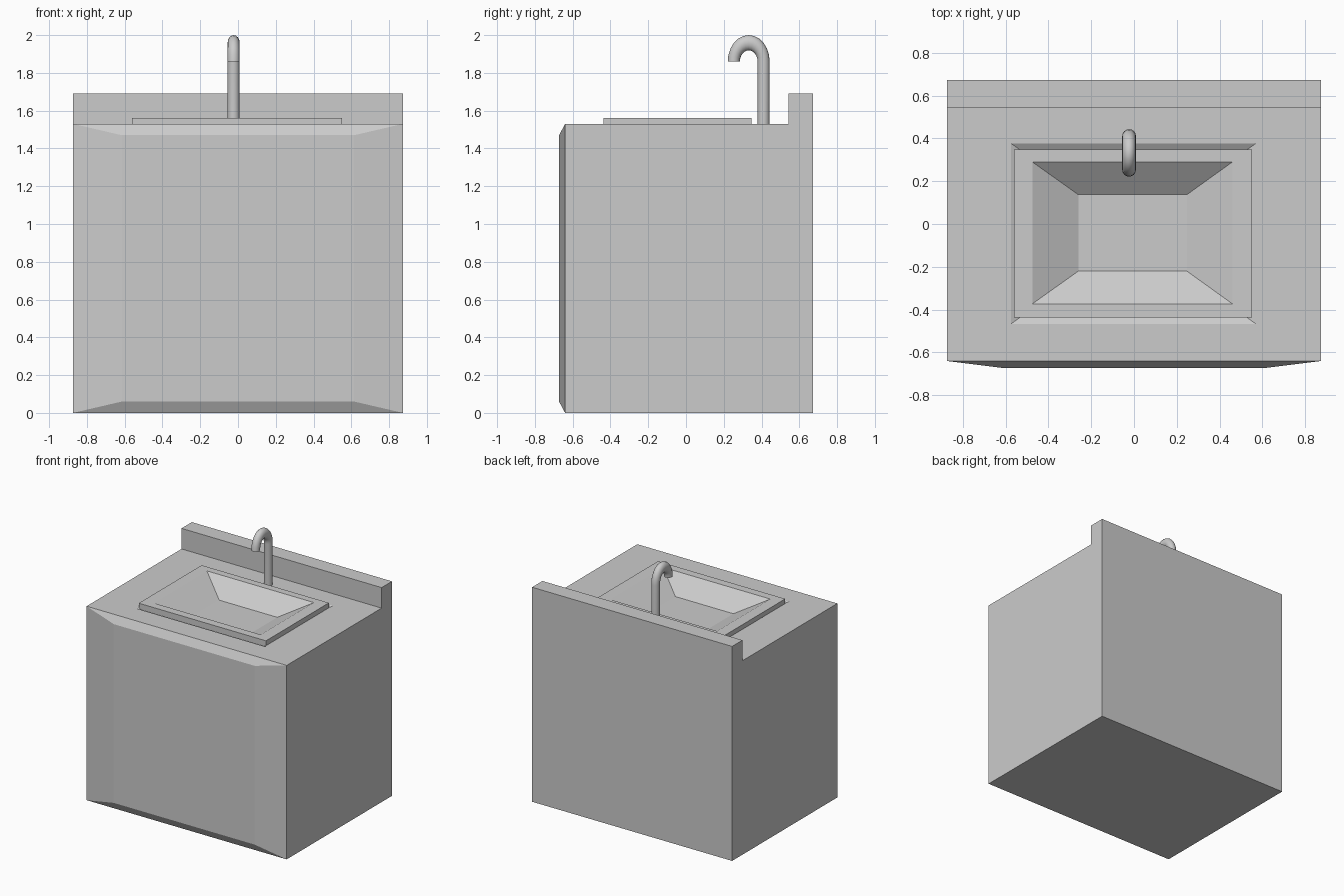
import bpy, math

if "Cube" in bpy.data.objects:
    bpy.data.objects.remove(bpy.data.objects["Cube"])

grey = bpy.data.materials.new("plain_grey")
grey.diffuse_color = (0.6, 0.6, 0.6, 1.0)
grey.use_nodes = True
grey.node_tree.nodes["Principled BSDF"].inputs["Base Color"].default_value = grey.diffuse_color


def loft(name, rings, cap_start=False, cap_end=True, skip=()):
    """Join matching rings into a skin; skip holds (segment, side) faces left open."""
    n = len(rings[0])
    verts = [p for ring in rings for p in ring]
    faces = []
    for s in range(len(rings) - 1):
        for i in range(n):
            if (s, i) in skip:
                continue
            j = (i + 1) % n
            faces.append((s * n + i, s * n + j, (s + 1) * n + j, (s + 1) * n + i))
    if cap_start:
        faces.append(tuple(reversed(range(n))))
    if cap_end:
        faces.append(tuple(range(len(verts) - n, len(verts))))
    mesh = bpy.data.meshes.new(name)
    mesh.from_pydata(verts, [], faces)
    mesh.materials.append(grey)
    obj = bpy.data.objects.new(name, mesh)
    bpy.context.collection.objects.link(obj)
    return obj


def flat_rect(x0, x1, y0, y1, z):
    return [(x0, y0, z), (x1, y0, z), (x1, y1, z), (x0, y1, z)]


def upright_rect(half, z0, z1, y):
    return [(-half, y, z0), (half, y, z0), (half, y, z1), (-half, y, z1)]


W, TOP = 0.873, 1.53

# Cabinet with a raised bevelled front, open where the worktop goes
loft("cabinet", [upright_rect(W, 0, TOP, 0.672),
                 upright_rect(W, 0, TOP, -0.64),
                 upright_rect(0.615, 0.06, 1.47, -0.672)],
     cap_start=True, skip={(0, 2)})

# Worktop with a tapered recess for the basin
loft("worktop", [flat_rect(-W, W, -0.64, 0.543, TOP),
                 flat_rect(-0.575, 0.57, -0.467, 0.377, TOP),
                 flat_rect(-0.30, 0.295, -0.27, 0.18, 1.41)])

# Backsplash along the rear edge
loft("backsplash", [flat_rect(-W, W, 0.543, 0.672, TOP),
                    flat_rect(-W, W, 0.543, 0.672, 1.692)])

# Basin: skirt, flat rim, sloped bowl and floor
loft("basin", [flat_rect(-0.56, 0.55, -0.437, 0.347, 1.50),
               flat_rect(-0.56, 0.55, -0.437, 0.347, 1.56),
               flat_rect(-0.475, 0.46, -0.373, 0.29, 1.56),
               flat_rect(-0.26, 0.247, -0.22, 0.137, 1.445)])

# Faucet: straight riser and a tall half-ring spout
SIDES, STEPS = 16, 12
CX, CY, CZ, BEND, R, STRETCH = -0.023, 0.332, 1.86, 0.079, 0.032, 1.26


def pipe_ring(angle, z_base=None):
    ring = []
    for k in range(SIDES):
        t = 2 * math.pi * k / SIDES
        d = BEND + R * math.sin(t)
        z = CZ + STRETCH * d * math.sin(angle) if z_base is None else z_base
        ring.append((CX + R * math.cos(t), CY + d * math.cos(angle), z))
    return ring


faucet = loft("faucet", [pipe_ring(0, TOP)] +
              [pipe_ring(math.pi * s / STEPS) for s in range(STEPS + 1)])
bpy.context.view_layer.objects.active = faucet
faucet.select_set(True)
bpy.ops.object.shade_smooth_by_angle(angle=math.radians(35))
